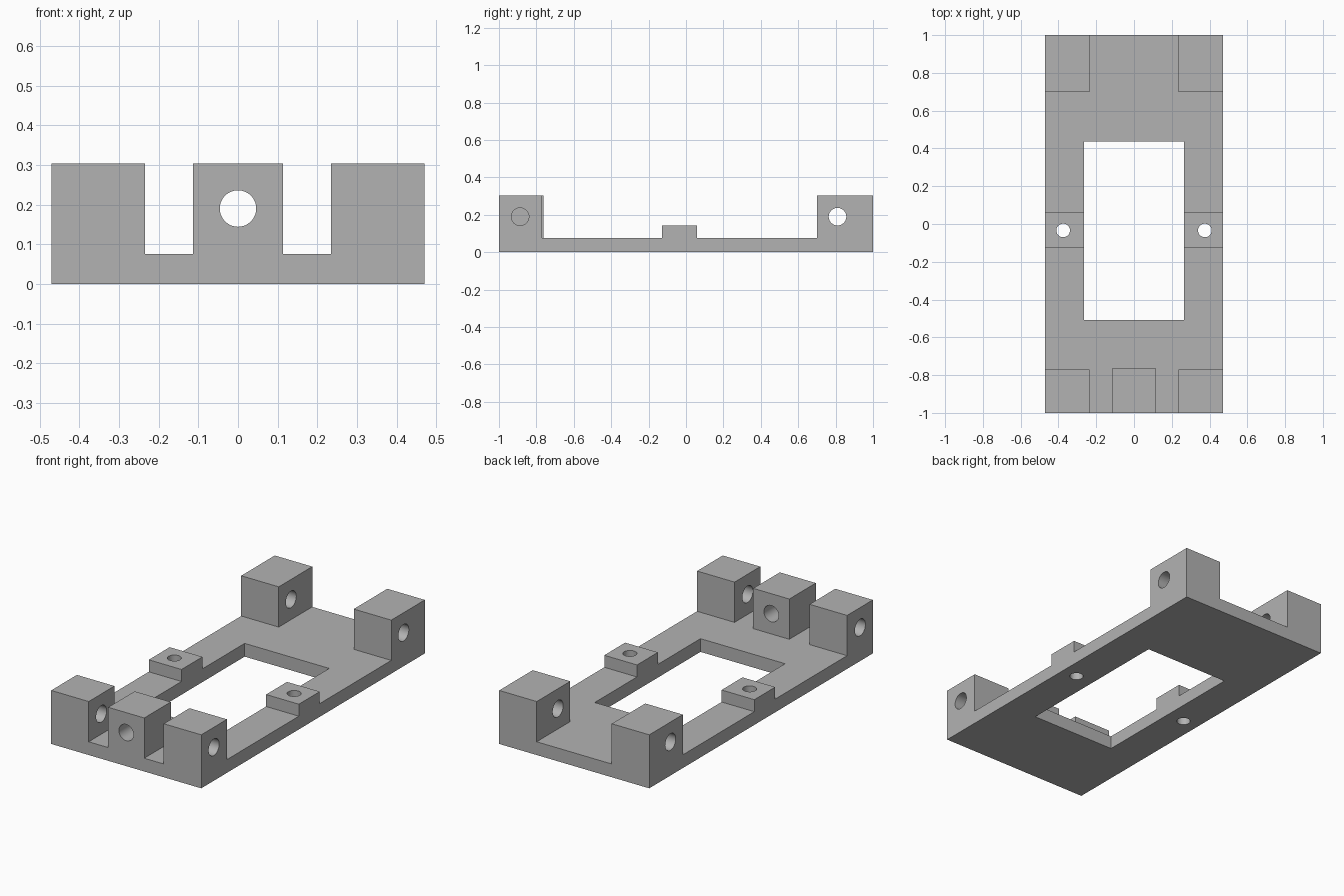
import bpy
import bmesh
from math import pi, radians
from mathutils import Matrix, Vector

cube = bpy.data.objects.get("Cube")
if cube:
    bpy.data.objects.remove(cube, do_unlink=True)

grey = bpy.data.materials.new("plain grey")
grey.use_nodes = True
grey.diffuse_color = (0.45, 0.45, 0.45, 1)
grey.node_tree.nodes["Principled BSDF"].inputs["Base Color"].default_value = grey.diffuse_color

HALF_W, HALF_L = 0.47, 1.0
PLATE, TOWER, PAD = 0.075, 0.303, 0.143
OPEN_X = 0.265


def to_object(name, bm):
    mesh = bpy.data.meshes.new(name)
    bm.to_mesh(mesh)
    bm.free()
    mesh.materials.append(grey)
    obj = bpy.data.objects.new(name, mesh)
    bpy.context.collection.objects.link(obj)
    return obj


def box(name, x, y, z):
    """Box from three (low, high) ranges."""
    bm = bmesh.new()
    bmesh.ops.create_cube(bm, size=1)
    for v in bm.verts:
        v.co = Vector([lo + (c + 0.5) * (hi - lo) for c, (lo, hi) in zip(v.co, (x, y, z))])
    return to_object(name, bm)


def drill(name, centre, radius, depth, axis):
    turn = {"X": Matrix.Rotation(pi / 2, 4, "Y"), "Y": Matrix.Rotation(pi / 2, 4, "X"),
            "Z": Matrix.Identity(4)}[axis]
    bm = bmesh.new()
    bmesh.ops.create_cone(bm, cap_ends=True, segments=48, radius1=radius, radius2=radius,
                          depth=depth, matrix=Matrix.Translation(centre) @ turn)
    return to_object(name, bm)


def combine(target, tool, operation):
    mod = target.modifiers.new(operation, "BOOLEAN")
    mod.operation, mod.solver, mod.object = operation, "EXACT", tool
    bpy.context.view_layer.objects.active = target
    bpy.ops.object.modifier_apply(modifier=mod.name)
    bpy.data.objects.remove(tool, do_unlink=True)


# Base plate
frame = box("mounting_frame", (-HALF_W, HALF_W), (-HALF_L, HALF_L), (0, PLATE))

# Corner towers and side pads, mirrored left and right
for side in (-1, 1):
    def span(a, b):
        return sorted((side * a, side * b))
    combine(frame, box("front_tower", span(0.235, HALF_W), (-HALF_L, -0.77), (0, TOWER)), "UNION")
    combine(frame, box("back_tower", span(0.235, HALF_W), (0.7, HALF_L), (0, TOWER)), "UNION")
    combine(frame, box("side_pad", span(0.2, HALF_W), (-0.127, 0.06), (0, PAD)), "UNION")

# Middle front tower
combine(frame, box("middle_tower", (-0.113, 0.113), (-HALF_L, -0.763), (0, TOWER)), "UNION")

# Central opening
combine(frame, box("opening", (-OPEN_X, OPEN_X), (-0.508, 0.438), (-0.1, 0.5)), "DIFFERENCE")

# Cross holes in the corner towers, screw holes in the pads
for side in (-1, 1):
    for y in (-0.887, 0.81):
        combine(frame, drill("cross_hole", (side * 0.36, y, 0.19), 0.047, 0.4, "X"), "DIFFERENCE")
    combine(frame, drill("screw_hole", (side * 0.375, -0.034, 0.07), 0.036, 0.4, "Z"), "DIFFERENCE")

# Hole through the middle tower
combine(frame, drill("middle_hole", (0, -0.88, 0.19), 0.046, 0.4, "Y"), "DIFFERENCE")

# Merge flat regions and shade the bores smooth
bm = bmesh.new()
bm.from_mesh(frame.data)
bmesh.ops.remove_doubles(bm, verts=bm.verts, dist=0.0001)
bmesh.ops.dissolve_limit(bm, angle_limit=radians(1), verts=bm.verts, edges=bm.edges)
bm.to_mesh(frame.data)
bm.free()
bpy.ops.object.select_all(action="DESELECT")
frame.select_set(True)
bpy.context.view_layer.objects.active = frame
bpy.ops.object.shade_smooth_by_angle(angle=radians(30))
